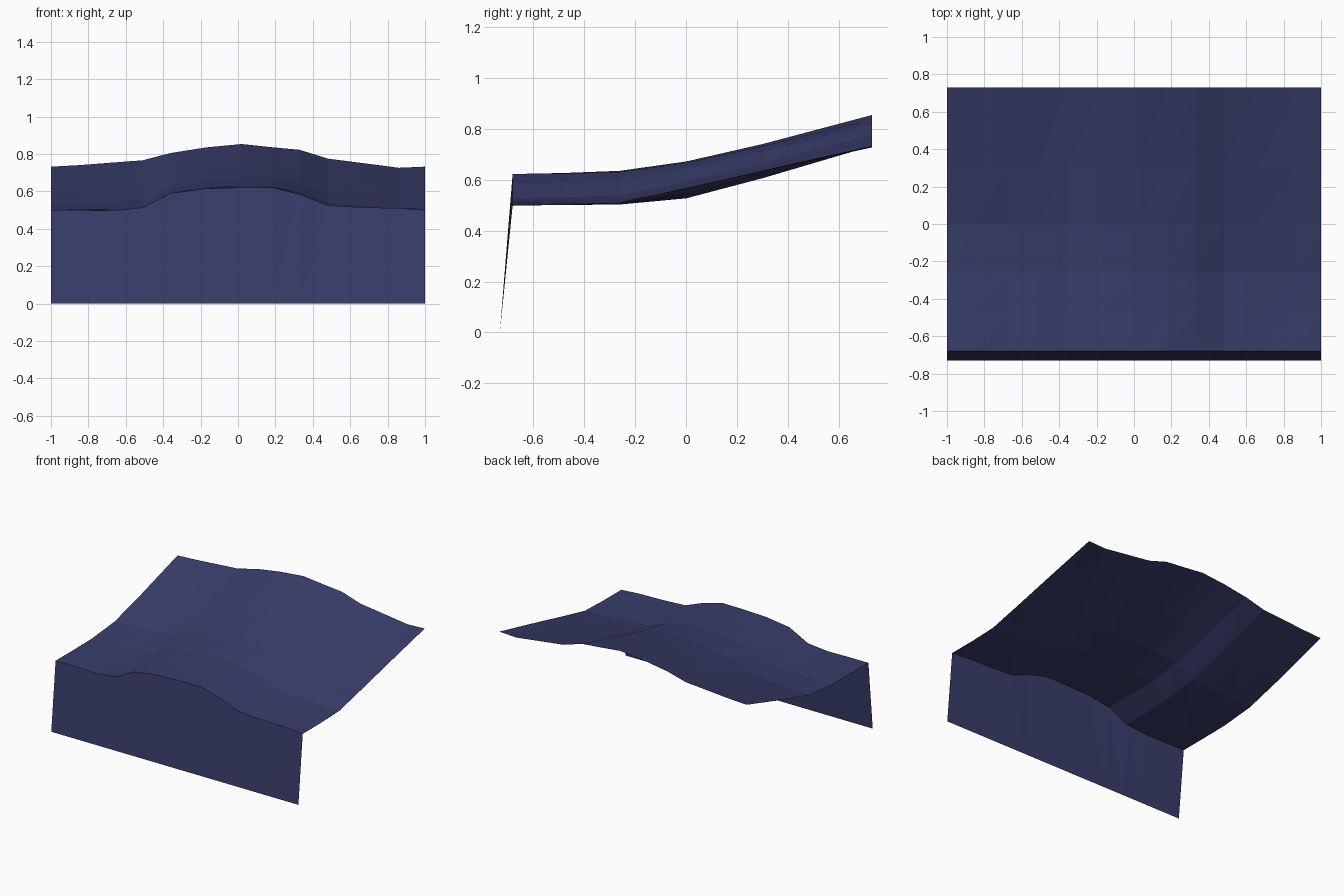
import bpy

if "Cube" in bpy.data.objects:
    bpy.data.objects.remove(bpy.data.objects["Cube"])

# One flat navy colour
navy = bpy.data.materials.new("navy blue")
navy.diffuse_color = (0.040, 0.047, 0.145, 1)
navy.use_nodes = True
navy.node_tree.nodes["Principled BSDF"].inputs["Base Color"].default_value = navy.diffuse_color

XS = [-1, -.85, -.67, -.51, -.36, -.17, .02, .18, .33, .48, .66, .86, 1]
YS = [-.68, -.47, -.26, 0, .3, .73]
# Height of the left and right borders, front to back
LEFT = [.5, .5, .502, .526, .605, .732]
RIGHT = [.5, .5, .507, .565, .635, .732]
# Hump cross-section at the front and at the back
FRONT = [0, 0, -.003, .013, .09, .115, .121, .122, .084, .025, .015, .01, 0]
BACK = [0, .008, .022, .034, .073, .103, .121, .104, .09, .043, .02, -.006, 0]
SWELL = [1, 1.04, 1.07, 1.03, .98, 1]


def height(i, j):
    u = (XS[i] + 1) / 2
    t = (YS[j] - YS[0]) / (YS[-1] - YS[0])
    border = LEFT[j] * (1 - u) + RIGHT[j] * u
    return border + SWELL[j] * (FRONT[i] * (1 - t) + BACK[i] * t)


def sheet(name, rows):
    """Flat-shaded open sheet from equal rows of points."""
    n = len(rows[0])
    faces = []
    for j in range(len(rows) - 1):
        for i in range(n - 1):
            a, b = j * n + i, (j + 1) * n + i
            faces += [(a, a + 1, b + 1), (a, b + 1, b)]
    mesh = bpy.data.meshes.new(name)
    mesh.from_pydata([p for row in rows for p in row], [], faces)
    mesh.materials.append(navy)
    obj = bpy.data.objects.new(name, mesh)
    bpy.context.collection.objects.link(obj)
    return obj


# Rolling top surface
top = [[(x, y, height(i, j)) for i, x in enumerate(XS)] for j, y in enumerate(YS)]
sheet("rolling_top", top)

# Slightly leaning front wall, meeting the front edge of the top
sheet("front_wall", [[(x, -.73, 0) for x in XS], top[0]])
